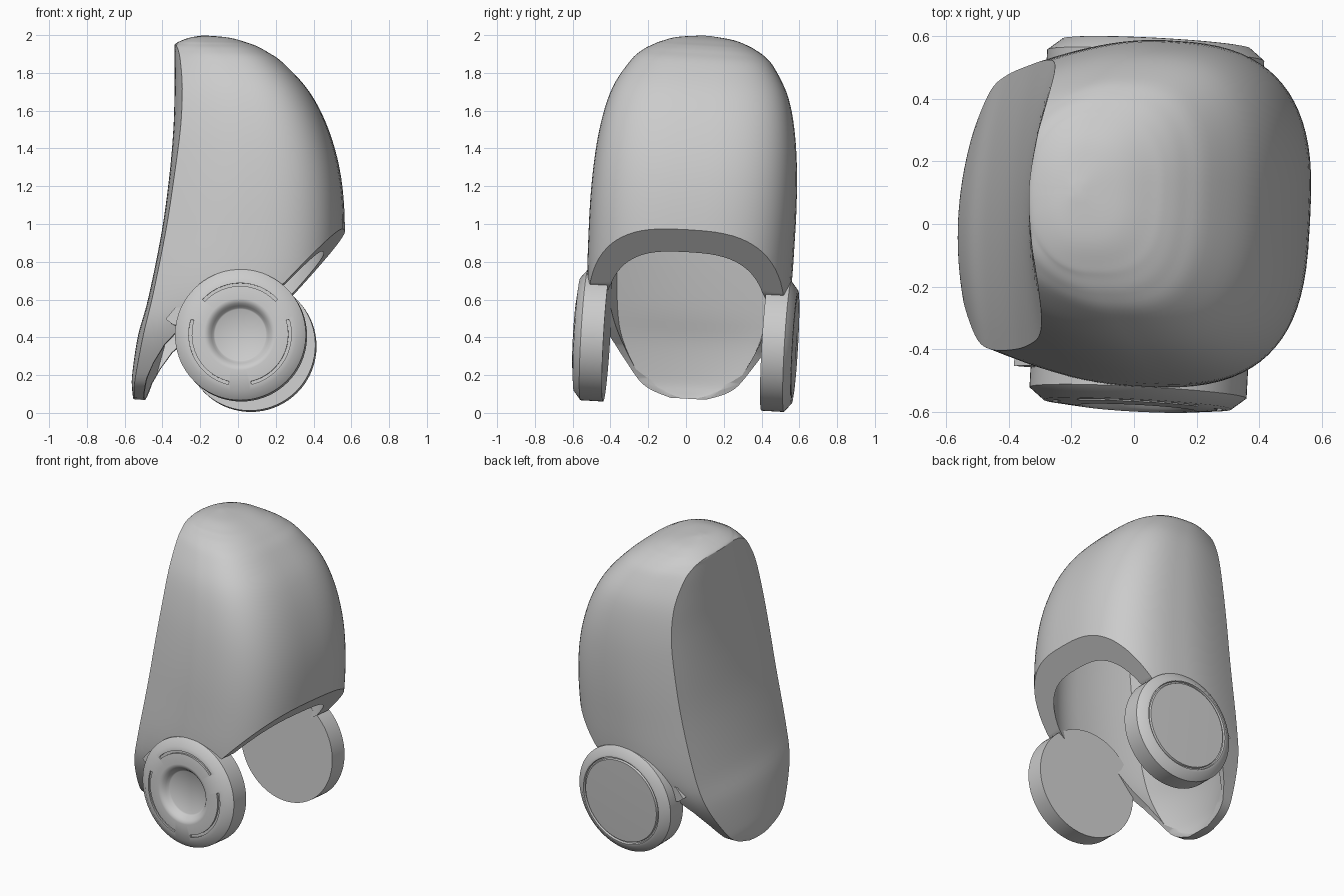
import bpy, bmesh, math
from mathutils import Matrix, Vector

cube = bpy.data.objects.get("Cube")
if cube:
    bpy.data.objects.remove(cube, do_unlink=True)

grey = bpy.data.materials.new("plain_grey")
grey.use_nodes = True
COLOR = (0.6, 0.6, 0.6, 1)
grey.diffuse_color = COLOR
grey.node_tree.nodes["Principled BSDF"].inputs["Base Color"].default_value = COLOR

# The whole model leans slightly to one side
LEAN = (Matrix.Translation((0, -0.02, 0)) @ Matrix.Rotation(math.radians(-3), 4, 'Z')
        @ Matrix.Rotation(math.radians(-3.3), 4, 'X'))


def make_object(name, bm):
    bmesh.ops.remove_doubles(bm, verts=bm.verts, dist=1e-5)
    bmesh.ops.recalc_face_normals(bm, faces=bm.faces)
    mesh = bpy.data.meshes.new(name)
    bm.to_mesh(mesh)
    bm.free()
    mesh.materials.append(grey)
    ob = bpy.data.objects.new(name, mesh)
    bpy.context.collection.objects.link(ob)
    ob.matrix_world = LEAN
    return ob


def cut(ob, cutter):
    mod = ob.modifiers.new("cut", 'BOOLEAN')
    mod.operation, mod.solver, mod.object = 'DIFFERENCE', 'EXACT', cutter
    bpy.context.view_layer.objects.active = ob
    bpy.ops.object.modifier_apply(modifier=mod.name)
    bpy.data.objects.remove(cutter, do_unlink=True)


def smooth(ob, angle):
    bpy.ops.object.select_all(action='DESELECT')
    ob.select_set(True)
    bpy.context.view_layer.objects.active = ob
    bpy.ops.object.shade_smooth_by_angle(angle=math.radians(angle))


def bridge(bm, rings):
    for a, b in zip(rings, rings[1:]):
        for i in range(len(a)):
            j = (i + 1) % len(a)
            bm.faces.new((a[i], a[j], b[j], b[i]))


def spline(rows, steps):
    """Smooth rows that pass through the given key rows."""
    out = []
    for i in range(len(rows) - 1):
        p = [rows[max(0, min(len(rows) - 1, i + k))] for k in (-1, 0, 1, 2)]
        for s in range(steps):
            t = s / steps
            out.append([b + 0.5 * t * (c - a + t * (2*a - 5*b + 4*c - d + t * (3*(b - c) + d - a)))
                        for a, b, c, d in zip(*p)])
    return out + [rows[-1]]


# Hood levels: height, panel middle x, panel edge x, panel half width, half width, front x
LEVELS = [
    (0.075, -0.555, -0.545, 0.09, 0.10, 0.45),
    (0.12, -0.56, -0.54, 0.21, 0.225, 0.46),
    (0.20, -0.56, -0.525, 0.29, 0.315, 0.48),
    (0.40, -0.53, -0.48, 0.40, 0.46, 0.52),
    (0.60, -0.475, -0.43, 0.44, 0.53, 0.54),
    (0.95, -0.405, -0.36, 0.455, 0.545, 0.56),
    (1.25, -0.365, -0.315, 0.455, 0.54, 0.54),
    (1.50, -0.345, -0.285, 0.44, 0.515, 0.475),
    (1.70, -0.34, -0.28, 0.395, 0.465, 0.375),
    (1.85, -0.34, -0.295, 0.31, 0.38, 0.24),
    (1.91, -0.34, -0.31, 0.24, 0.32, 0.155),
    (1.94, -0.34, -0.325, 0.165, 0.27, 0.10),
    (1.957, -0.335, -0.333, 0.04, 0.235, 0.055),
    (1.985, -0.27, -0.27, 0.015, 0.15, -0.04),
    (2.00, -0.20, -0.20, 0.01, 0.02, -0.17),
]


def section(xp, xe, we, w, xf):
    """One side of a level: curved panel, flared flank, squarish front."""
    cx = xe + 0.45 * (xf - xe)
    crisp = 0.5 + 0.45 * max(0, min(1, we / 0.3))
    pts = [(xp + (xe - xp) * (i / 8) ** 2, we * i / 8) for i in range(9)]
    for i in range(1, 11):
        t = (i / 10) ** (1 / crisp / 1.2)
        pts.append((xe + (cx - xe) * t, we + (w - we) * math.sin(math.pi / 2 * t ** crisp)))
    for i in range(1, 21):
        a = i / 20 * math.pi / 2
        pts.append((cx + (xf - cx) * math.sin(a) ** 0.7, w * max(0, math.cos(a)) ** 0.7))
    return pts


def loft(name, levels):
    bm = bmesh.new()
    rings = []
    for z, *shape in spline(levels, 5):
        half = section(*shape)
        full = half + [(x, -y) for x, y in half[-2:0:-1]]
        rings.append([bm.verts.new((x, y, z)) for x, y in full])
    bridge(bm, rings)
    bm.faces.new(rings[0])
    bm.faces.new(rings[-1])
    return make_object(name, bm)


def prism(name, outline, y0, y1):
    bm = bmesh.new()
    rings = [[bm.verts.new((x, y, z)) for x, z in outline] for y in (y0, y1)]
    bridge(bm, rings)
    for r in rings:
        bm.faces.new(r)
    return make_object(name, bm)


# Hollow hood, open below
hood = loft("hood", LEVELS)
inner = [(z * 0.955 - 0.01, xp + 0.06, xe + 0.07, we * 0.9, w * 0.82,
          max(xf - 0.11, xp + 0.11)) for z, xp, xe, we, w, xf in LEVELS]
cut(hood, loft("cavity_cutter", inner))

# Slanted rim in front, raised sides and curved lower tongue
EDGE = [(0.8, 1.23), (0.27, 0.66), (0.15, 0.58), (-0.18, 0.54), (-0.28, 0.43), (-0.37, 0.34),
        (-0.43, 0.25), (-0.47, 0.17), (-0.50, 0.06)]
cut(hood, prism("opening_cutter", EDGE + [(-0.5, -0.3), (0.8, -0.3)], -1, 1))
smooth(hood, 28)

# Round side pods, turned from a profile of radius and distance from the middle
HUB = Vector((0.04, 0, 0.383))
BODY = [(0, 0.42), (0.347, 0.42), (0.347, 0.54), (0.30, 0.578)]
DISHED = [(0.19, 0.59), (0.178, 0.588), (0.165, 0.58), (0.152, 0.565), (0.142, 0.55),
          (0.135, 0.545), (0, 0.545)]
GROOVED = [(0.285, 0.58), (0.281, 0.568), (0.273, 0.568), (0.269, 0.58), (0, 0.585)]


def pod(name, profile, side):
    bm = bmesh.new()
    verts = [bm.verts.new(HUB + Vector((r, side * d, 0))) for r, d in profile]
    edges = [bm.edges.new(e) for e in zip(verts, verts[1:])]
    bmesh.ops.spin(bm, geom=verts + edges, cent=HUB, axis=(0, 1, 0),
                   angle=math.tau, steps=72, use_merge=True)
    return make_object(name, bm)


right_pod = pod("right_pod", BODY + DISHED, -1)
left_pod = pod("left_pod", BODY + GROOVED, 1)

# Three thin arc grooves in the dished pod
for start in (43, 163, 283):
    angles = [math.radians(start + 94 * i / 20) for i in range(21)]
    outline = [(HUB.x + r * math.cos(a), HUB.z + r * math.sin(a))
               for r, row in ((0.272, angles), (0.256, angles[::-1])) for a in row]
    cut(right_pod, prism("groove_cutter", outline, -0.65, -0.57))
for ob in (right_pod, left_pod):
    smooth(ob, 42)

# Small brackets joining the pods to the hood
for name, side in (("right_bracket", -1), ("left_bracket", 1)):
    shape = [(-0.36, 0.47), (-0.31, 0.53), (-0.22, 0.53), (-0.22, 0.42), (-0.32, 0.44)]
    prism(name, shape, side * 0.425, side * 0.48)
